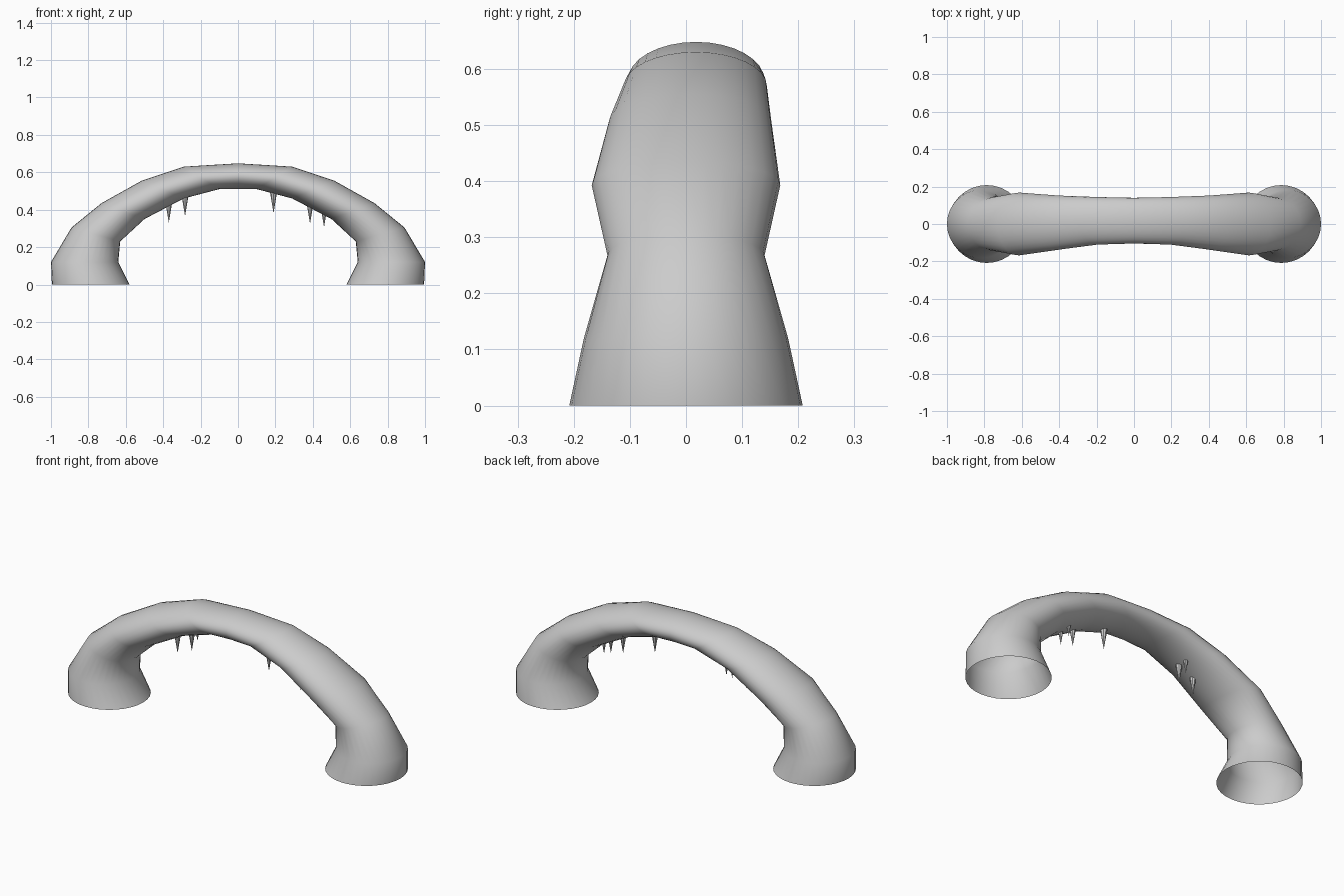
import bpy, bmesh
from math import sin, cos, tau
from mathutils import Vector

if "Cube" in bpy.data.objects:
    bpy.data.objects.remove(bpy.data.objects["Cube"])

SIDES = 32

# Half of the arch: outer x,z / inner x,z / front y / back y of each cross-section
HALF = [
    (0.995, 0.00, 0.58, 0.00, -0.208, 0.208),
    (1.00, 0.12, 0.64, 0.12, -0.182, 0.182),
    (0.89, 0.305, 0.63, 0.23, -0.14, 0.14),
    (0.73, 0.435, 0.50, 0.35, -0.168, 0.168),
    (0.515, 0.555, 0.29, 0.46, -0.137, 0.152),
    (0.29, 0.63, 0.10, 0.51, -0.110, 0.144),
]
CROWN = [(0.0, 0.648, 0.0, 0.51, -0.104, 0.14)]
mirrored = [(-a, b, -c, d, e, f) for a, b, c, d, e, f in HALF]
sections = mirrored + CROWN + HALF[::-1]


def finish(bm, name):
    bmesh.ops.recalc_face_normals(bm, faces=bm.faces)
    mesh = bpy.data.meshes.new(name)
    bm.to_mesh(mesh)
    bm.free()
    obj = bpy.data.objects.new(name, mesh)
    bpy.context.collection.objects.link(obj)
    for p in mesh.polygons:
        p.use_smooth = True
    return obj


# Arch: tube open at both feet
bm = bmesh.new()
rings = []
for ox, oz, ix, iz, y0, y1 in sections:
    outer, inner = Vector((ox, 0, oz)), Vector((ix, 0, iz))
    mid, arm = (outer + inner) / 2, (outer - inner) / 2
    ring = []
    for i in range(SIDES):
        a = tau * i / SIDES
        y = (y0 + y1) / 2 + (y1 - y0) / 2 * sin(a)
        ring.append(bm.verts.new(mid + arm * cos(a) + Vector((0, y, 0))))
    rings.append(ring)
for r, s in zip(rings, rings[1:]):
    for i in range(SIDES):
        j = (i + 1) % SIDES
        bm.faces.new((r[i], r[j], s[j], s[i]))
finish(bm, "rock_arch")

# Hanging spikes under the arch: x, y, tip z
SPIKES = [
    (-0.37, 0.0, 0.33), (-0.283, 0.0, 0.365), (-0.283, 0.05, 0.40),
    (0.19, 0.0, 0.38), (0.385, 0.0, 0.325), (0.46, 0.0, 0.305),
    (0.46, 0.06, 0.325),
]
for n, (x, y, tip) in enumerate(SPIKES):
    bpy.ops.mesh.primitive_cone_add(vertices=8, radius1=0.0, radius2=0.02,
                                    depth=0.12, location=(x, y, tip + 0.06))
    spike = bpy.context.object
    spike.name = f"hanging_spike_{n + 1}"
    bpy.ops.object.shade_smooth_by_angle()
